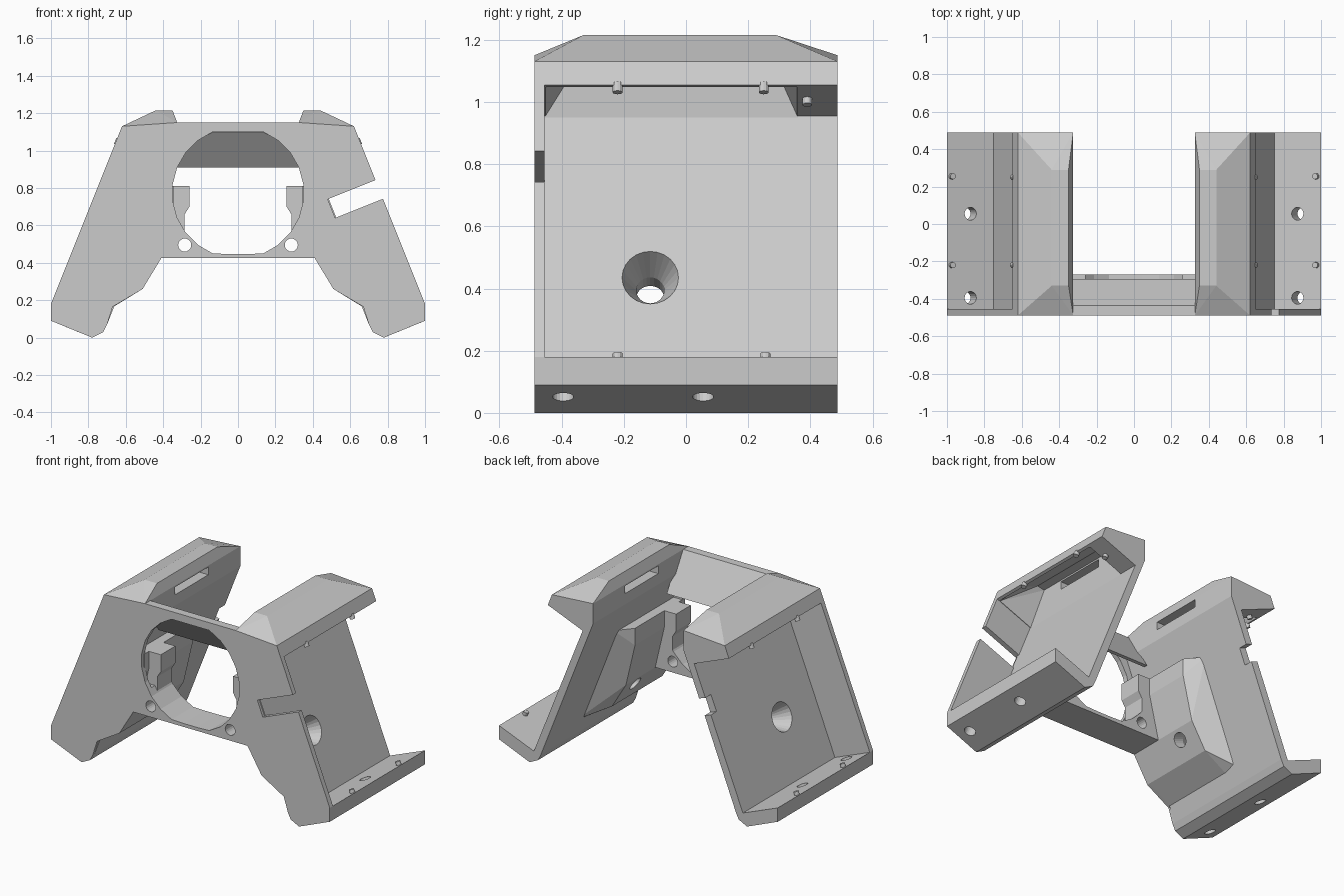
import bpy, bmesh, math
from mathutils import Vector, Matrix

if "Cube" in bpy.data.objects:
    bpy.data.objects.remove(bpy.data.objects["Cube"], do_unlink=True)

grey = bpy.data.materials.new("plain grey")
grey.use_nodes = True
grey.diffuse_color = (0.6, 0.6, 0.6, 1)
grey.node_tree.nodes["Principled BSDF"].inputs["Base Color"].default_value = grey.diffuse_color


def finish(name, bm):
    bmesh.ops.recalc_face_normals(bm, faces=bm.faces)
    mesh = bpy.data.meshes.new(name)
    bm.to_mesh(mesh)
    bm.free()
    mesh.materials.append(grey)
    obj = bpy.data.objects.new(name, mesh)
    bpy.context.collection.objects.link(obj)
    return obj


def prism(name, pts, y0, y1):
    """Extrude an x-z outline along y."""
    bm = bmesh.new()
    face = bm.faces.new([bm.verts.new((x, y0, z)) for x, z in pts])
    moved = bmesh.ops.extrude_face_region(bm, geom=[face])["geom"]
    verts = [v for v in moved if isinstance(v, bmesh.types.BMVert)]
    bmesh.ops.translate(bm, verts=verts, vec=(0, y1 - y0, 0))
    return finish(name, bm)


def hull(name, pts):
    bm = bmesh.new()
    for p in pts:
        bm.verts.new(p)
    res = bmesh.ops.convex_hull(bm, input=bm.verts)
    bmesh.ops.delete(bm, geom=list({g for g in res["geom_interior"]}), context="VERTS")
    bmesh.ops.dissolve_limit(bm, angle_limit=0.01, verts=bm.verts, edges=bm.edges)
    return finish(name, bm)


def rod(name, start, end, r1, r2, sides=20):
    """Cone or cylinder between two points."""
    a, b = Vector(start), Vector(end)
    turn = (b - a).to_track_quat("Z", "Y").to_matrix().to_4x4()
    bm = bmesh.new()
    bmesh.ops.create_cone(bm, cap_ends=True, segments=sides, radius1=r1, radius2=r2,
                          depth=(b - a).length, matrix=Matrix.Translation((a + b) / 2) @ turn)
    return finish(name, bm)


def combine(obj, tool, mode="DIFFERENCE"):
    mod = obj.modifiers.new("join", "BOOLEAN")
    mod.object, mod.operation, mod.solver = tool, mode, "EXACT"
    bpy.context.view_layer.update()
    deps = bpy.context.evaluated_depsgraph_get()
    mesh = bpy.data.meshes.new_from_object(obj.evaluated_get(deps))
    obj.modifiers.clear()
    obj.data = mesh
    bpy.data.objects.remove(tool, do_unlink=True)


def mirrored(pts, s):
    return [(s * p[0], *p[1:]) for p in pts]


# Front plate: half outline, mirrored
half = [(0.325, 1.15), (0.62, 1.13), (1, 0.18), (1, 0.09), (0.78, 0), (0.72, 0.03),
        (0.70, 0.07), (0.67, 0.165), (0.51, 0.26), (0.41, 0.425)]
plate = prism("front_plate", half + mirrored(half[::-1], -1), -0.488, -0.455)
low = [(0.41, 0.425), (0.45, 0.60), (0.30, 0.60)]
bar = prism("lower_bar", low + mirrored(low[::-1], -1), -0.47, -0.27)
combine(plate, bar, "UNION")

# Round opening with flattened top and bottom
ring = []
for i in range(24):
    a = math.tau * (i + 0.5) / 24
    ring.append((0.352 * math.cos(a), min(1.1, max(0.447, 0.775 + 0.352 * math.sin(a)))))
combine(plate, prism("opening", ring, -0.6, -0.2))
for s in (1, -1):
    combine(plate, rod("screw_hole", (s * 0.285, -0.6, 0.495), (s * 0.285, -0.2, 0.495), 0.035, 0.035))
combine(plate, prism("cable_notch", [(0.48, 0.74), (0.52, 0.64), (0.80, 0.752), (0.76, 0.852)], -0.6, -0.4))

# Sloping visor behind the opening
visor = [(-0.47, 1.15), (-0.435, 1.15), (-0.295, 0.91), (-0.32, 0.91), (-0.47, 1.10)]
hull("visor", [(x, y, z) for x in (-0.345, 0.345) for y, z in visor])

n = Vector((0.928, 0, 0.371))          # outward direction of the tray floor
down = Vector((0.371, 0, -0.928))      # direction down the tray floor
for s, side in ((1, "left"), (-1, "right")):
    # Tray: sloping floor with lips at both ends
    outline = [(0.40, 0.955), (0.75, 0.08), (1, 0.18), (1, 0.09), (0.78, 0), (0.72, 0.03),
               (0.70, 0.07), (0.325, 1.02), (0.325, 1.14), (0.62, 1.13), (0.65, 1.055)]
    tray = prism(side + "_tray", mirrored(outline, s), -0.47, 0.488)

    # Bevelled cap on the upper lip
    cap = [(x, y, z) for y in (-0.488, 0.488)
           for x, z in ((0.325, 1.15), (0.62, 1.13), (0.325, 1.08), (0.60, 1.08))]
    cap += [(x, y, 1.215) for x in (0.35, 0.44) for y in (-0.33, 0.29)]
    combine(tray, hull("cap", mirrored(cap, s)), "UNION")

    # Boss on the inner wall
    inner = [(0.345, 0.81), (0.345, 0.70), (0.41, 0.425), (0.51, 0.26), (0.665, 0.165)]
    wall = [(0.43, 0.81), (0.69, 0.165)]
    boss = [(x, y, z) for x, z in inner for y in (-0.465, 0.03)]
    boss += [(x, y, z) for x, z in wall for y in (-0.465, 0.13)]
    combine(tray, hull("boss", mirrored(boss, s)), "UNION")

    # Hollow in the upper lip, with the slot into it
    hollow = [(x, y, z) for x, z in ((0.40, 0.95), (0.635, 1.044)) for y in (-0.455, 0.36)]
    hollow += [(x, y, z) for x, z in ((0.40, 1.15), (0.45, 1.16), (0.61, 1.09)) for y in (-0.33, 0.27)]
    combine(tray, hull("hollow", mirrored(hollow, s)))
    slot = [(0.30, 1.09), (0.30, 1.14), (0.42, 1.14), (0.42, 1.09)]
    combine(tray, prism("slot", mirrored(slot, s), -0.18, 0.16))

    # Countersunk hole through floor and boss
    c = Vector((0.608, -0.115, 0.435))
    flip = Vector((s, 1, 1))
    combine(tray, rod("countersink", (c + n * 0.01) * flip, (c - n * 0.11) * flip, 0.095, 0.045, 24))
    combine(tray, rod("bolt_hole", (c - n * 0.09) * flip, (c - n * 0.4) * flip, 0.045, 0.045, 24))

    # Screw holes through the lower lip
    for y in (0.055, -0.395):
        p = Vector((0.89, y, 0.09))
        combine(tray, rod("lip_hole", (p - down * 0.15) * flip, (p + down * 0.15) * flip, 0.034, 0.034))
    if s < 0:
        notch = [(-0.38, 0.72), (-0.42, 0.62), (-0.77, 0.74), (-0.73, 0.84)]
        combine(tray, prism("rear_notch", notch, 0.43, 0.6))

    # Small locating pins on both lips
    pins = [((0.975, y, 0.17), -1) for y in (-0.22, 0.255)]
    pins += [((0.64, y, 1.051), 1) for y in (-0.22, 0.25)] + [((0.54, 0.39, 1.011), 1)]
    for p, way in pins:
        p = Vector(p)
        rod(side + "_locating_pin", (p - down * way * 0.01) * flip, (p + down * way * 0.022) * flip, 0.016, 0.016, 12)

    # Stepped cheek beside the opening
    cheek = [(0.26, 0.81), (0.26, 0.70), (0.285, 0.66), (0.285, 0.57), (0.42, 0.57), (0.42, 0.81)]
    prism(side + "_cheek", mirrored(cheek, s), -0.42, -0.27)
